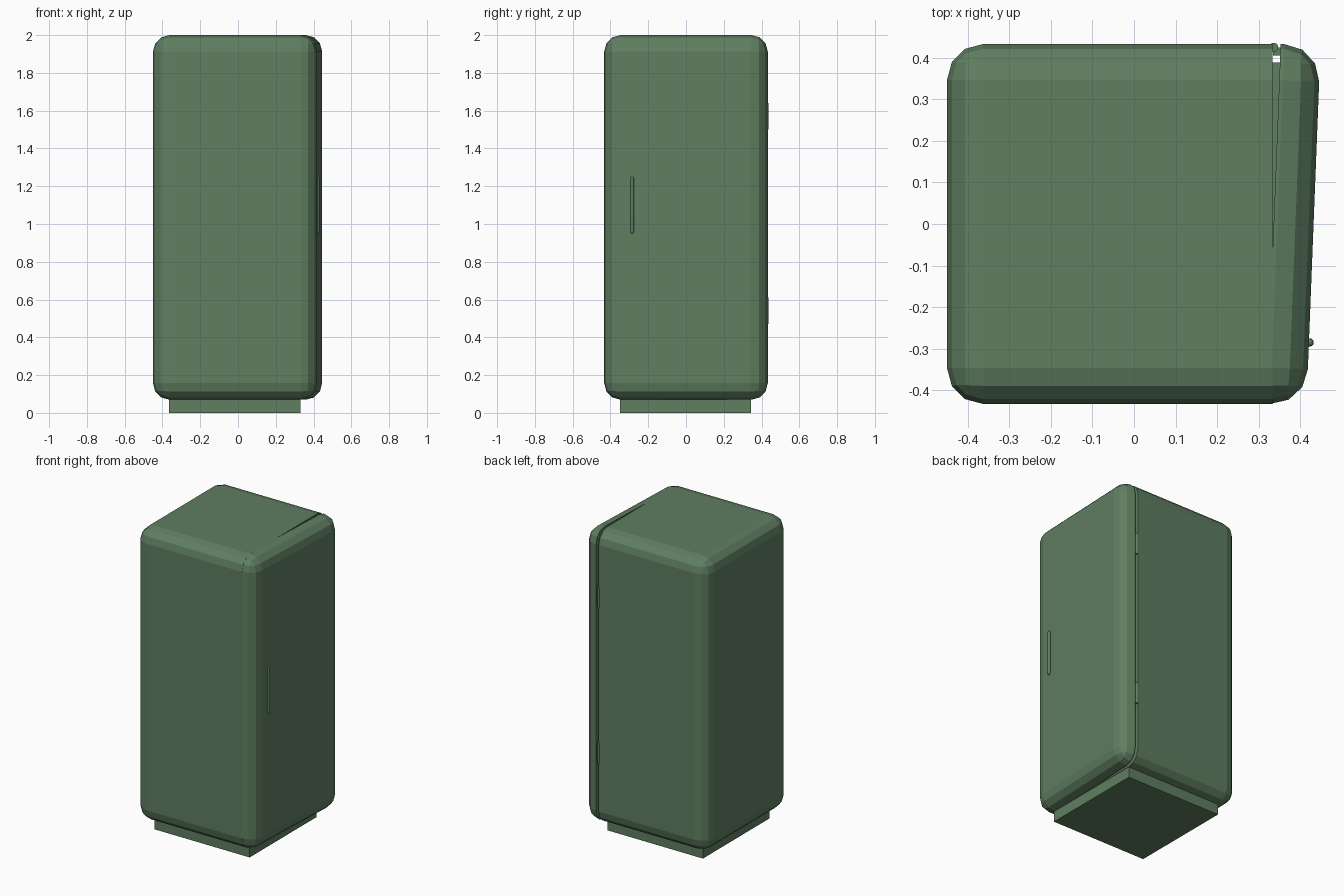
import bpy, bmesh, math
from mathutils import Matrix, Vector

if "Cube" in bpy.data.objects:
    bpy.data.objects.remove(bpy.data.objects["Cube"])

green = bpy.data.materials.new("muted_green")
green.diffuse_color = (0.115, 0.21, 0.118, 1)
green.use_nodes = True
green.node_tree.nodes["Principled BSDF"].inputs["Base Color"].default_value = green.diffuse_color

PIVOT = Vector((0.353, 0.433, 0))
SWING = (Matrix.Translation(PIVOT) @ Matrix.Rotation(math.radians(-2.25), 4, 'Z')
         @ Matrix.Translation(-PIVOT))


def finish(name, bm, matrix=None):
    if matrix is not None:
        bm.transform(matrix)
    bmesh.ops.recalc_face_normals(bm, faces=bm.faces[:])
    me = bpy.data.meshes.new(name)
    bm.to_mesh(me)
    bm.free()
    me.materials.append(green)
    ob = bpy.data.objects.new(name, me)
    bpy.context.collection.objects.link(ob)
    return ob


def box(name, lo, hi, radius=0, sharp_x=None, matrix=None):
    """Box with rounded edges; edges lying on the plane x = sharp_x stay sharp."""
    lo, hi = Vector(lo), Vector(hi)
    bm = bmesh.new()
    bmesh.ops.create_cube(bm, size=1)
    for v in bm.verts:
        v.co = Vector((v.co[i] * (hi[i] - lo[i]) + (hi[i] + lo[i]) / 2 for i in range(3)))
    if radius:
        edges = [e for e in bm.edges
                 if not all(abs(v.co.x - sharp_x) < 1e-4 for v in e.verts)]
        bmesh.ops.bevel(bm, geom=edges, offset=radius, segments=3, profile=0.5,
                        affect='EDGES', clamp_overlap=True)
    return finish(name, bm, matrix)


# Cabinet, with a flat side where the door closes
box("cabinet", (-0.45, -0.433, 0.07), (0.333, 0.433, 2.0), 0.087, 0.333)

# Door, swung slightly on its rear edge
box("door", (0.353, -0.433, 0.07), (0.449, 0.433, 2.0), 0.087, 0.353, SWING)

# Seal filling the gap behind the door
box("door_seal", (0.325, -0.37, 0.12), (0.36, 0.388, 1.95), matrix=SWING)

# Plinth
box("plinth", (-0.365, -0.35, 0.0), (0.33, 0.345, 0.09))

# Hinges
for name, z in (("lower_hinge", 0.54), ("upper_hinge", 1.57)):
    bm = bmesh.new()
    bmesh.ops.create_cone(bm, cap_ends=True, segments=12, radius1=0.011, radius2=0.011,
                          depth=0.14, matrix=Matrix.Translation((0.336, 0.425, z)))
    finish(name, bm)
    box(name + "_leaf", (0.335, 0.405, z - 0.06), (0.356, 0.425, z + 0.06))

# Handle: slim bar with rounded ends, half sunk in the door face
bm = bmesh.new()
bmesh.ops.create_uvsphere(bm, u_segments=12, v_segments=8, radius=0.01)
for v in bm.verts:
    if abs(v.co.z) < 1e-5:
        continue
    v.co.z += math.copysign(0.14, v.co.z)
finish("handle", bm, Matrix.Translation((0.4225, -0.285, 1.1)))
